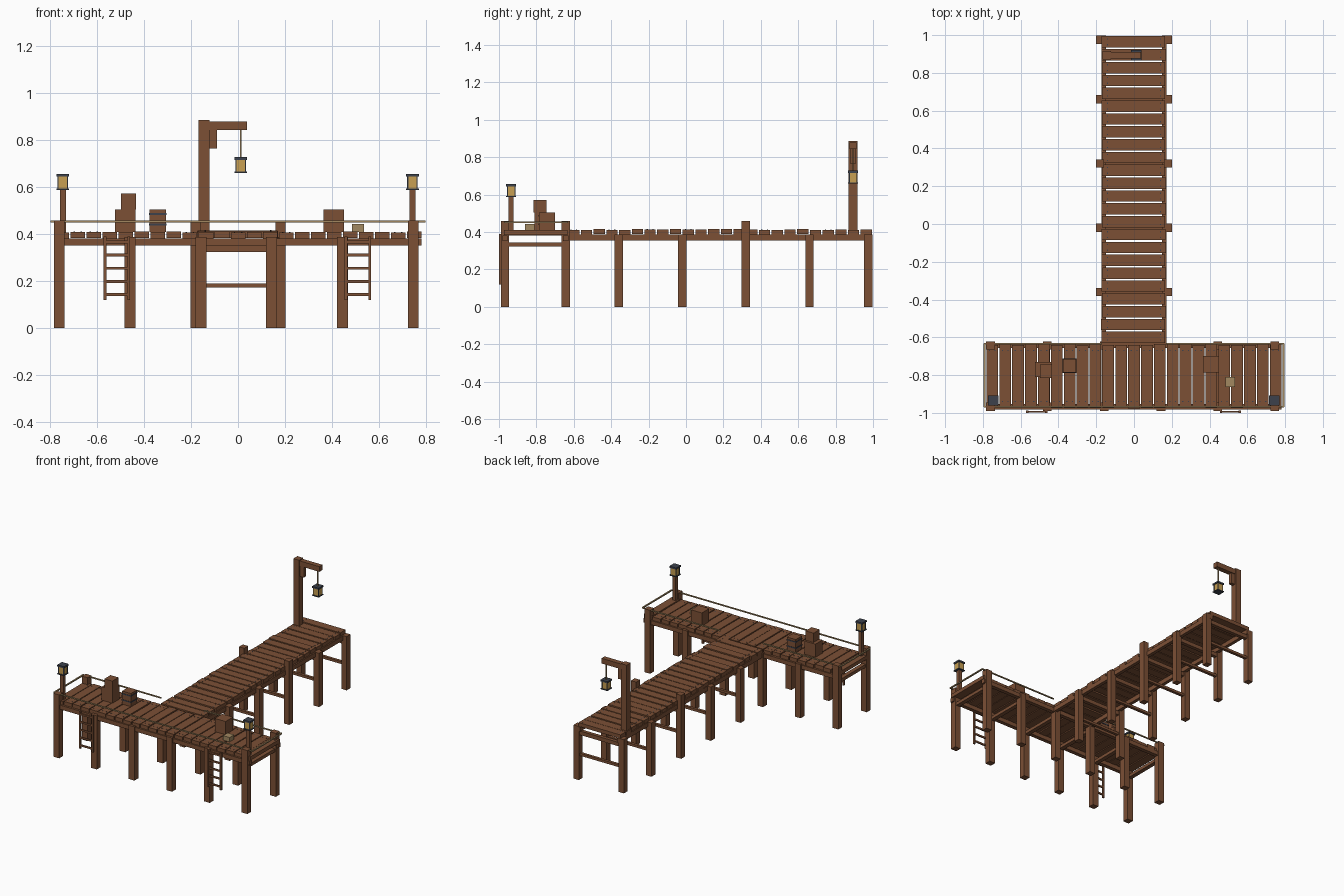
import bpy, bmesh, random
from mathutils import Matrix, Vector

random.seed(4)
if "Cube" in bpy.data.objects:
    bpy.data.objects.remove(bpy.data.objects["Cube"])


def material(name, rgb):
    m = bpy.data.materials.new(name)
    m.use_nodes = True
    m.diffuse_color = (*rgb, 1)
    m.node_tree.nodes["Principled BSDF"].inputs["Base Color"].default_value = (*rgb, 1)
    return m


WOOD = material("brown wood", (0.2, 0.08, 0.036))
METAL = material("dark metal", (0.045, 0.053, 0.072))
GLOW = material("lamp gold", (0.58, 0.35, 0.085))
ROPE = material("rope tan", (0.36, 0.25, 0.12))


def build(name, mat, boxes):
    """Make one object from boxes given as (x0, x1, y0, y1, z0, z1)."""
    bm = bmesh.new()
    for x0, x1, y0, y1, z0, z1 in boxes:
        mid = Vector((x0 + x1, y0 + y1, z0 + z1)) / 2
        size = Matrix.Diagonal((x1 - x0, y1 - y0, z1 - z0, 1))
        bmesh.ops.create_cube(bm, size=1, matrix=Matrix.Translation(mid) @ size)
    mesh = bpy.data.meshes.new(name)
    bm.to_mesh(mesh)
    bm.free()
    mesh.materials.append(mat)
    ob = bpy.data.objects.new(name, mesh)
    bpy.context.collection.objects.link(ob)
    return ob


def around(x, y, w, d, z0, z1):
    return (x - w / 2, x + w / 2, y - d / 2, y + d / 2, z0, z1)


def jit(a):
    return random.uniform(-a, a)


FRONT, BACK = -0.968, -0.643
HEAD_X = [-0.76 + 0.301 * i for i in range(6)]
PIER_Y = [-0.36, -0.02, 0.32, 0.66, 0.975]

# Walkway planks and their nails
planks, nails = [], []
for i in range(24):
    y = -0.6 + i * 0.068
    top = 0.413 + jit(0.003)
    planks.append((-0.17 + jit(0.004), 0.166 + jit(0.004), y - 0.03, min(y + 0.03, 0.998), top - 0.027, top))
    for x in (-0.14, 0.14):
        nails += [around(x, y + s, 0.006, 0.006, top, top + 0.001) for s in (-0.015, 0.015)]
build("walkway_planks", WOOD, planks)

# Platform planks
planks = []
for i in range(23):
    x = -0.75 + i * 0.0682
    top = 0.409 + jit(0.002)
    planks.append((x - 0.031, x + 0.031, -0.972 + jit(0.004), -0.638 + jit(0.004), top - 0.027, top))
    for y in (-0.94, -0.67):
        nails += [around(x + s, y, 0.006, 0.006, top, top + 0.001) for s in (-0.015, 0.015)]
build("platform_planks", WOOD, planks)
build("nails", METAL, nails)

# Posts standing in the water
posts = []
for i, x in enumerate(HEAD_X):
    top = 0.458 if i in (0, 5) else 0.388
    posts += [around(x, y, 0.046, 0.044, 0, top) for y in (FRONT, BACK)]
build("platform_posts", WOOD, posts)
build("walkway_posts", WOOD, [around(s * 0.18, y, 0.042, 0.044, 0, 0.458 if y == 0.32 else 0.388)
                              for y in PIER_Y for s in (-1, 1)])

# Long beams beneath the decks
build("platform_beams", WOOD, [(-0.78, 0.78, y - 0.014, y + 0.014, 0.352, 0.382) for y in (FRONT, BACK)])
build("walkway_beams", WOOD, [around(s * 0.16, 0.178, 0.024, 1.64, 0.354, 0.386) for s in (-1, 1)])

# Cross beams and low braces
build("platform_cross_beams", WOOD, [around(x, -0.805, 0.03, 0.33, 0.322, 0.345) for x in HEAD_X])
build("walkway_cross_beams", WOOD, [around(0, y, 0.36, 0.026, 0.324, 0.352) for y in PIER_Y])
build("walkway_low_braces", WOOD, [around(0, y, 0.36, 0.02, 0.172, 0.19) for y in PIER_Y])

# Rope railing
r0, r1 = 0.449, 0.457
build("rope_railing", ROPE, [
    (-0.795, 0.795, FRONT - 0.004, FRONT + 0.004, r0, r1),
    (-0.795, -0.17, BACK + 0.004, BACK + 0.012, r0, r1),
    (0.17, 0.795, BACK + 0.004, BACK + 0.012, r0, r1),
    (-0.797, -0.787, FRONT, BACK + 0.01, r0, r1),
    (0.787, 0.797, FRONT, BACK + 0.01, r0, r1)])

# Ladders on the front edge
for name, x in (("right_ladder", -0.515), ("left_ladder", 0.51)):
    rails = [around(x + s * 0.05, -0.994, 0.012, 0.012, 0.12, 0.39) for s in (-1, 1)]
    rungs = [around(x, -0.994, 0.1, 0.009, 0.137 + i * 0.056, 0.149 + i * 0.056) for i in range(5)]
    build(name, WOOD, rails + rungs)


def lantern(name, x, y, z):
    build(name + "_glass", GLOW, [around(x, y, 0.042, 0.042, z + 0.005, z + 0.057)])
    build(name + "_frame", METAL,
          [around(x, y, 0.054, 0.054, z, z + 0.006),
           around(x, y, 0.054, 0.054, z + 0.056, z + 0.068)]
          + [around(x + a * 0.02, y + b * 0.02, 0.005, 0.005, z, z + 0.06)
             for a in (-1, 1) for b in (-1, 1)])


# Corner lamps on short poles
for name, x in (("right", -0.745), ("left", 0.742)):
    build(name + "_lamp_pole", WOOD, [around(x, -0.935, 0.026, 0.026, 0.4, 0.59)])
    lantern(name + "_lamp", x, -0.935, 0.588)

# Tall pole with a hanging lantern
build("tall_pole", WOOD, [around(-0.144, 0.893, 0.046, 0.046, 0.4, 0.886)])
build("pole_arm", WOOD, [(-0.125, 0.038, 0.875, 0.911, 0.843, 0.88)])
build("arm_bracket", WOOD, [(-0.125, -0.09, 0.88, 0.906, 0.765, 0.845)])
build("hanging_cord", ROPE, [around(0.012, 0.893, 0.007, 0.007, 0.725, 0.845)])
lantern("hanging_lantern", 0.012, 0.893, 0.66)

# Cargo on the platform
build("right_crate", WOOD, [(-0.524, -0.436, -0.811, -0.73, 0.41, 0.505)])
build("top_crate", WOOD, [(-0.498, -0.434, -0.815, -0.745, 0.505, 0.572)])
build("left_crate", WOOD, [(0.364, 0.45, -0.785, -0.7, 0.41, 0.505)])
build("banded_box", WOOD, [around(-0.342, -0.75, 0.07, 0.07, 0.41, 0.505)])
build("box_bands", METAL, [around(-0.342, -0.75, 0.075, 0.075, z, z + 0.008) for z in (0.437, 0.482)])
build("rope_bundle", ROPE, [around(0.51, -0.836, 0.052, 0.052, 0.41, 0.442)])
